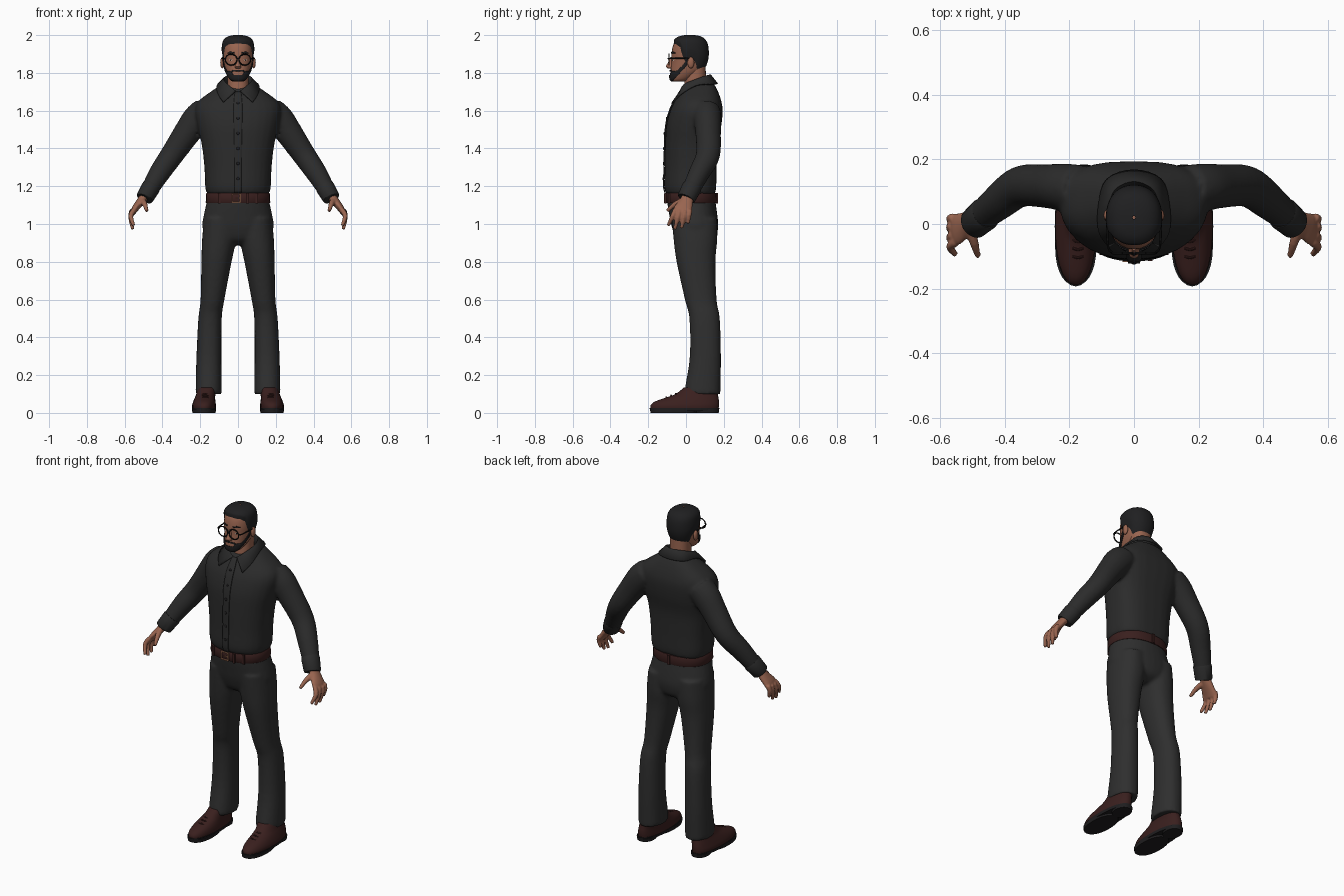
import bpy, bmesh
from math import sin, cos, pi, radians, degrees, copysign
from mathutils import Vector, Matrix

cube = bpy.data.objects.get("Cube")
if cube:
    bpy.data.objects.remove(cube, do_unlink=True)


def material(name, r, g, b, rough=0.8):
    m = bpy.data.materials.new(name)
    m.use_nodes = True
    m.diffuse_color = (r, g, b, 1)
    bsdf = m.node_tree.nodes["Principled BSDF"]
    bsdf.inputs["Base Color"].default_value = (r, g, b, 1)
    bsdf.inputs["Roughness"].default_value = rough
    return m


SKIN = material("skin", .32, .13, .08)
HAIR = material("black hair", .014, .014, .015)
SHIRT = material("charcoal shirt", .024, .024, .024)
TROUSERS = material("grey trousers", .028, .028, .028)
LEATHER = material("brown leather", .042, .014, .013)
SOLE = material("dark sole", .014, .013, .014)
COPPER = material("copper buckle", .35, .16, .09)
FRAME = material("black frame", .005, .005, .005)
WHITE = material("eye white", .6, .55, .5)


# ---- helpers ----
def refine(rows, k=4):
    """Catmull-Rom interpolation of tuples of numbers."""
    out = []
    for i in range(len(rows) - 1):
        a, b, c, d = (rows[min(max(i + j, 0), len(rows) - 1)] for j in (-1, 0, 1, 2))
        for s in range(k):
            t = s / k
            out.append(tuple(q + .5 * t * (r - p + t * (2 * p - 5 * q + 4 * r - s4 + t * (3 * (q - r) + s4 - p)))
                             for p, q, r, s4 in zip(a, b, c, d)))
    return out + [tuple(rows[-1])]


def look(table, key):
    """Linear lookup by the first column."""
    for a, b in zip(table, table[1:]):
        if key <= b[0]:
            t = max(0, (key - a[0]) / (b[0] - a[0]))
            return tuple(p + (q - p) * t for p, q in zip(a, b))
    return table[-1]


def spow(v, e):
    return copysign(abs(v) ** e, v)


def point(row, a, off=0, back=.9):
    """Point at angle a (from the front) on a flat oval z, xc, half width, front, rear."""
    z, xc, hx, yf, yb = row
    e = .9 if cos(a) > 0 else back
    return Vector((xc + (hx + off) * spow(sin(a), e),
                   (yf + yb) / 2 - ((yb - yf) / 2 + off) * spow(cos(a), e), z))


def skin_rings(bm, rings):
    vs = [[bm.verts.new(p) for p in ring] for ring in rings]
    n = len(vs[0])
    for a, b in zip(vs, vs[1:]):
        for i in range(n):
            bm.faces.new((a[i], a[(i + 1) % n], b[(i + 1) % n], b[i]))
    bm.faces.new(vs[0])
    bm.faces.new(vs[-1])


def stack(bm, rows, k=4, n=28, back=.9):
    skin_rings(bm, [[point(r, 2 * pi * i / n, 0, back) for i in range(n)] for r in refine(rows, k)])


def tube(bm, path, k=3, n=16):
    """Path rows: x, y, z, wide radius, thin radius."""
    rows = refine(path, k)
    cs = [Vector(r[:3]) for r in rows]
    whole = (cs[-1] - cs[0]).normalized()
    ref = Vector((1, 0, 0)) if abs(whole.y) > .75 else Vector((0, 1, 0))
    rings = []
    for i, r in enumerate(rows):
        t = (cs[min(i + 1, len(cs) - 1)] - cs[max(i - 1, 0)]).normalized()
        v = (ref - t * ref.dot(t)).normalized()
        u = t.cross(v)
        rings.append([cs[i] + v * r[3] * cos(2 * pi * j / n) + u * r[4] * sin(2 * pi * j / n) for j in range(n)])
    skin_rings(bm, rings)


def sheet(bm, grid):
    vs = [[bm.verts.new(p) for p in row] for row in grid]
    for a, b in zip(vs, vs[1:]):
        for i in range(len(a) - 1):
            bm.faces.new((a[i], a[i + 1], b[i + 1], b[i]))


def patch(bm, table, a0, a1, lo, hi, off, cols=16, rows=6):
    """Thin layer over a stacked body between two height curves, angles in degrees."""
    grid = []
    for i in range(cols + 1):
        deg = a0 + (a1 - a0) * i / cols
        zl, zh = look(lo, abs(deg))[1], look(hi, abs(deg))[1]
        grid.append([point(look(table, zl + (zh - zl) * j / rows), radians(deg), off) for j in range(rows + 1)])
    sheet(bm, grid)


def box(bm, loc, size):
    bmesh.ops.create_cube(bm, size=1, matrix=Matrix.Translation(loc) @ Matrix.Diagonal((*size, 1)))


def ball(bm, loc, size):
    bmesh.ops.create_uvsphere(bm, u_segments=16, v_segments=10, radius=1,
                              matrix=Matrix.Translation(loc) @ Matrix.Diagonal((*size, 1)))


def mirror(bm):
    dup = bmesh.ops.duplicate(bm, geom=bm.verts[:] + bm.edges[:] + bm.faces[:])["geom"]
    for v in dup:
        if isinstance(v, bmesh.types.BMVert):
            v.co.x = -v.co.x


def finish(name, bm, mat, voxel=0, thick=0):
    bmesh.ops.remove_doubles(bm, verts=bm.verts[:], dist=.0002)
    bmesh.ops.recalc_face_normals(bm, faces=bm.faces[:])
    me = bpy.data.meshes.new(name)
    bm.to_mesh(me)
    bm.free()
    me.materials.append(mat)
    ob = bpy.data.objects.new(name, me)
    bpy.context.scene.collection.objects.link(ob)
    bpy.ops.object.select_all(action='DESELECT')
    ob.select_set(True)
    bpy.context.view_layer.objects.active = ob
    bpy.ops.object.shade_smooth_by_angle(angle=radians(45))
    if thick:
        mod = ob.modifiers.new("thickness", 'SOLIDIFY')
        mod.thickness, mod.offset = thick, 0
    if voxel:
        mod = ob.modifiers.new("fuse", 'REMESH')
        mod.mode, mod.voxel_size, mod.use_smooth_shade = 'VOXEL', voxel, True
        mod = ob.modifiers.new("soften", 'SMOOTH')
        mod.factor, mod.iterations = .5, 4


# ---- shirt: torso and sleeves fused ----
torso = [(1.16, 0, .166, -.106, .155), (1.2, 0, .174, -.116, .16), (1.3, 0, .178, -.113, .162),
         (1.42, 0, .192, -.111, .168), (1.52, 0, .215, -.105, .187), (1.6, 0, .228, -.085, .194),
         (1.65, 0, .21, -.06, .187), (1.7, 0, .145, -.025, .17), (1.74, 0, .085, .015, .15)]
bm = bmesh.new()
tube(bm, [(.17, .108, 1.595, .075, .078), (.215, .113, 1.555, .074, .08), (.268, .117, 1.485, .068, .072),
          (.35, .116, 1.365, .064, .062), (.415, .07, 1.27, .056, .056), (.475, .02, 1.17, .046, .045)], 4, 20)
mirror(bm)
stack(bm, torso, back=.72)
finish("shirt", bm, SHIRT, voxel=.01)

bm = bmesh.new()
tube(bm, [(.457, .034, 1.2, .05, .048), (.462, .03, 1.192, .053, .05), (.494, .002, 1.138, .049, .046),
          (.496, 0, 1.134, .044, .042)], 1, 20)
mirror(bm)
finish("cuffs", bm, SHIRT)

torso_table = refine(torso)
bm = bmesh.new()
patch(bm, torso_table, -4.5, 4.5, [(0, 1.165), (9, 1.165)], [(0, 1.7), (9, 1.7)], .003, 4, 40)
finish("button_placket", bm, SHIRT, thick=.006)
bm = bmesh.new()
for i in range(6):
    ball(bm, point(look(torso_table, 1.24 + i * .08), 0, .006), (.008, .004, .008))
finish("buttons", bm, SOLE)

# ---- collar: rows of inner, fold and outer edge points ----
half = [(.01, -.012, 1.66, .014, -.03, 1.70, .078, -.07, 1.645),
        (.045, .0, 1.69, .055, -.012, 1.735, .108, -.022, 1.692),
        (.06, .05, 1.71, .077, .05, 1.762, .108, .058, 1.735),
        (.045, .09, 1.72, .058, .108, 1.782, .082, .138, 1.74),
        (0, .11, 1.72, 0, .132, 1.787, 0, .165, 1.742)]
bm = bmesh.new()
flip = [tuple(-v if i % 3 == 0 else v for i, v in enumerate(r)) for r in half[-2::-1]]
sheet(bm, [[Vector(r[i:i + 3]) for i in (0, 3, 6)] for r in refine(half + flip, 4)])
finish("collar", bm, SHIRT, thick=.009)

# ---- trousers ----
bm = bmesh.new()
stack(bm, [(.1, .155, .069, -.008, .182), (.14, .155, .069, -.004, .183), (.3, .154, .066, .02, .185),
           (.5, .148, .062, .018, .179), (.6, .135, .063, -.006, .162), (.8, .114, .08, -.05, .156),
           (.92, .1, .09, -.066, .166), (1.03, .095, .085, -.075, .165)])
mirror(bm)
stack(bm, [(.89, 0, .07, -.01, .11), (.92, 0, .15, -.05, .155), (.98, 0, .188, -.074, .17),
           (1.04, 0, .183, -.087, .167), (1.12, 0, .165, -.1, .156), (1.18, 0, .155, -.1, .15)])
finish("trousers", bm, TROUSERS, voxel=.01)

# ---- belt and buckle ----
bm = bmesh.new()
stack(bm, [(1.11, 0, .168, -.106, .161), (1.114, 0, .171, -.109, .163), (1.16, 0, .169, -.109, .162),
           (1.164, 0, .166, -.106, .16)], 1)
for x, y in ((.05, -.109), (0, .163), (-.1, -.09), (.1, -.09)):
    box(bm, (x, y, 1.137), (.014, .012, .056))
finish("belt", bm, LEATHER)
bm = bmesh.new()
for s in (-1, 1):
    box(bm, (-.01 + s * .022, -.113, 1.137), (.006, .008, .05))
    box(bm, (-.01, -.113, 1.137 + s * .022), (.05, .008, .006))
box(bm, (0, -.114, 1.137), (.025, .006, .005))
finish("buckle", bm, COPPER)

# ---- shoes ----
bm = bmesh.new()
stack(bm, [(.02, .18, .062, -.188, .172), (.04, .18, .063, -.187, .175), (.06, .178, .059, -.165, .175),
           (.08, .175, .054, -.11, .172), (.1, .17, .051, -.055, .169), (.135, .162, .05, -.01, .167)], 3)
for y, z in ((-.105, .084), (-.08, .093), (-.055, .102)):
    tube(bm, [(.157, y + .006, z - .004, .004, .004), (.173, y, z, .004, .004), (.189, y + .006, z - .004, .004, .004)], 2, 8)
mirror(bm)
finish("shoes", bm, LEATHER)
bm = bmesh.new()
for lo, hi, hx, front, rear in ((.011, .026, .065, -.193, .177), (0, .02, .064, -.19, .06), (0, .02, .05, .05, .176)):
    stack(bm, [(lo, .18, hx - .003, front + .003, rear - .003), (hi, .18, hx, front, rear)], 1)
mirror(bm)
finish("soles", bm, SOLE)

# ---- hands ----
bm = bmesh.new()
tube(bm, [(.482, .012, 1.165, .028, .024), (.515, .002, 1.12, .036, .022), (.547, -.016, 1.078, .05, .018),
          (.559, -.02, 1.052, .044, .012)])
for kx, ky, kz, tx, ty, tz in ((.55, -.055, 1.075, .552, -.094, .992), (.56, -.033, 1.07, .557, -.06, .972),
                               (.563, -.005, 1.07, .559, -.024, .977), (.558, .02, 1.075, .56, .01, 1.003)):
    tube(bm, [(kx, ky, kz, .014, .014), (.568, ky * .6 + ty * .4, kz * .6 + tz * .4, .013, .013),
              (tx, ty, tz, .009, .009)])
tube(bm, [(.508, -.01, 1.125, .018, .018), (.494, -.058, 1.105, .014, .014), (.482, -.1, 1.068, .009, .009)])
mirror(bm)
finish("hands", bm, SKIN, voxel=.005)

# ---- head and neck ----
head = [(1.755, 0, .03, -.072, -.01), (1.765, 0, .044, -.081, .02), (1.79, 0, .058, -.084, .06),
        (1.82, 0, .068, -.081, .095), (1.86, 0, .075, -.077, .108), (1.9, 0, .078, -.077, .112),
        (1.94, 0, .076, -.07, .108), (1.965, 0, .069, -.057, .097), (1.982, 0, .05, -.035, .078),
        (1.99, 0, .025, -.005, .05), (1.992, 0, .004, .015, .025)]
table = refine(head, 6)
bm = bmesh.new()
stack(bm, head)
stack(bm, [(1.68, 0, .06, -.012, .11), (1.75, 0, .056, -.008, .106), (1.84, 0, .058, 0, .104)])
stack(bm, [(1.822, 0, .012, -.093, -.06), (1.834, 0, .017, -.107, -.06), (1.85, 0, .011, -.098, -.06),
           (1.885, 0, .007, -.082, -.06)], 3, 16)
for s in (-1, 1):
    ball(bm, (s * .083, .026, 1.854), (.011, .018, .03))
finish("head", bm, SKIN)

# ---- hair cap with a dipping hairline ----
line = [(0, 1.955), (40, 1.95), (60, 1.935), (72, 1.885), (80, 1.86), (92, 1.875), (108, 1.86),
        (120, 1.825), (140, 1.805), (180, 1.8)]
bm = bmesh.new()
grid = []
for i in range(73):
    deg = -180 + i * 5
    low = look(line, abs(deg))[1]
    col = []
    for j in range(17):
        t = j / 16
        z = low + (1.992 - low) * sin(t * pi / 2)
        lift = .001 + .008 * min(1, 4 * t)
        p = point(look(table, z), radians(deg), lift * (1 - t ** 8))
        p.z += lift * max(0, (z - 1.8) / .192)
        col.append(p)
    grid.append(col)
sheet(bm, grid)
finish("hair", bm, HAIR)

# ---- beard, moustache and brows ----
bm = bmesh.new()
patch(bm, table, -86, 86, [(0, 1.755), (45, 1.758), (68, 1.782), (86, 1.84)],
      [(0, 1.79), (22, 1.79), (32, 1.81), (55, 1.808), (72, 1.835), (86, 1.875)], .004, 40)
patch(bm, table, -33, 33, [(0, 1.809), (20, 1.807), (33, 1.795)], [(0, 1.816), (20, 1.816), (33, 1.807)], .003)
for s in (-1, 1):
    patch(bm, table, s * 11, s * 42, [(0, 1.903), (42, 1.904)], [(11, 1.909), (28, 1.913), (42, 1.906)], .003, 8, 2)
finish("beard_and_brows", bm, HAIR, thick=.004)

# ---- eyes ----
for name, mat, a, b, h, off in (("eye_whites", WHITE, 19, 36, .005, .0015), ("irises", FRAME, 24, 31, .005, .0025)):
    bm = bmesh.new()
    for s in (-1, 1):
        patch(bm, table, s * a, s * b, [(a, 1.868), ((a + b) / 2, 1.868 - h), (b, 1.868)],
              [(a, 1.869), ((a + b) / 2, 1.868 + h), (b, 1.869)], off, 8, 2)
    finish(name, bm, mat)

# ---- glasses ----
bm = bmesh.new()
r = .0035
tube(bm, [(.036 + .031 * sin(i * pi / 12), -.09, 1.87 + .029 * cos(i * pi / 12), r, r) for i in range(25)], 1, 8)
tube(bm, [(.066, -.088, 1.876, r, r), (.08, -.07, 1.877, r, r), (.084, .02, 1.876, r, r), (.083, .04, 1.86, r, r)], 3, 8)
mirror(bm)
tube(bm, [(-.007, -.091, 1.874, r, r), (0, -.095, 1.877, r, r), (.007, -.091, 1.874, r, r)], 2, 8)
finish("glasses", bm, FRAME)
